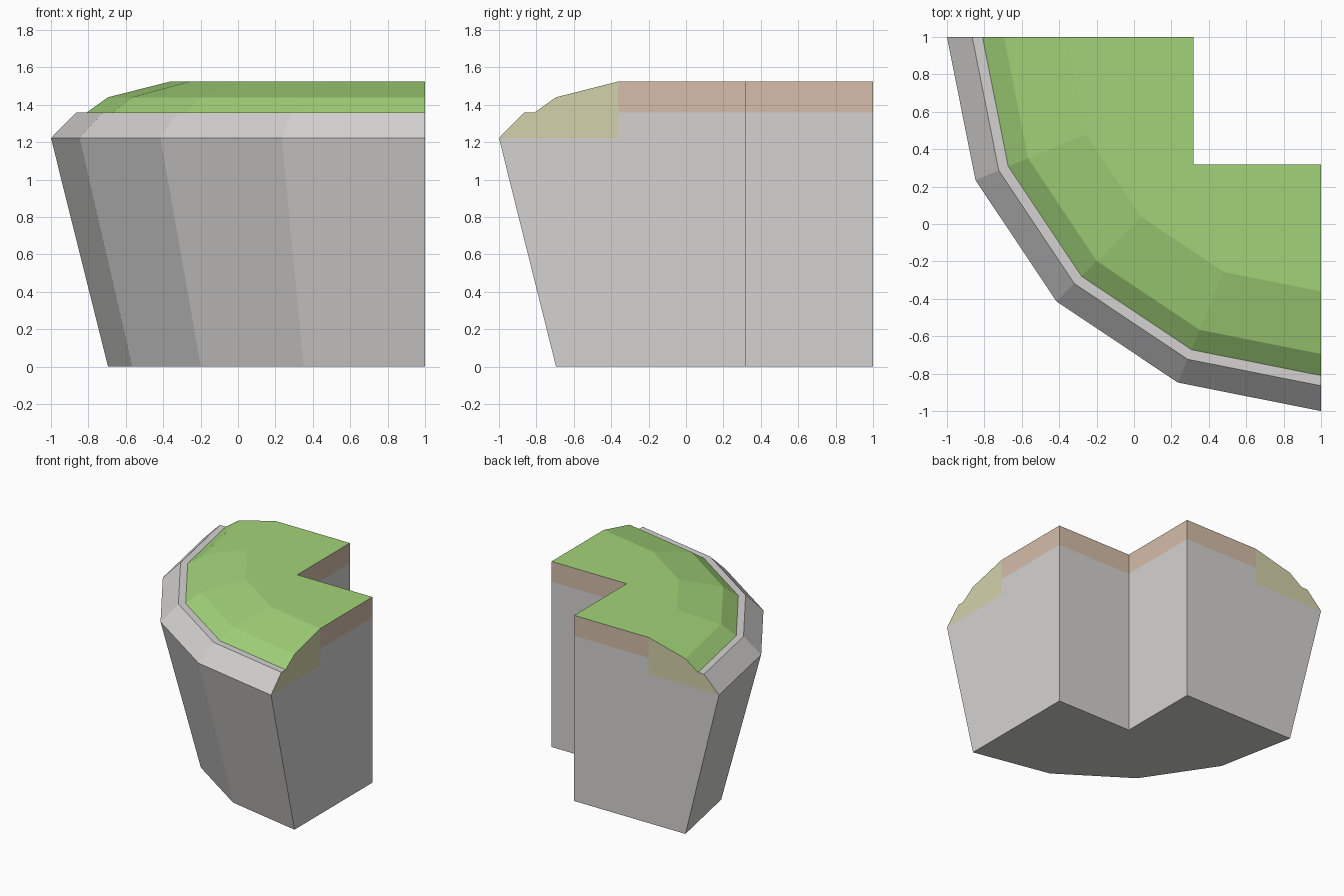
import bpy, bmesh
from math import radians, sin, cos

cube = bpy.data.objects.get("Cube")
if cube:
    bpy.data.objects.remove(cube, do_unlink=True)


def material(name, rgb):
    m = bpy.data.materials.new(name)
    m.use_nodes = True
    m.diffuse_color = (*rgb, 1)
    m.node_tree.nodes["Principled BSDF"].inputs["Base Color"].default_value = (*rgb, 1)
    return m


STONE, GRASS, SOIL, SAND = range(4)
materials = [
    material("pale stone", (0.66, 0.65, 0.64)),
    material("grass green", (0.36, 0.65, 0.19)),
    material("soil brown", (0.66, 0.51, 0.40)),
    material("sand yellow", (0.65, 0.64, 0.40)),
]

# Key radii and heights, measured from the corner the block turns around
NOTCH, TURF = 0.683, 1.36
RIM, SOIL_BASE, TOP = 1.222, 1.358, 1.525
SEGMENTS = 4
profile = [(1.695, 0), (2, RIM), (1.865, SOIL_BASE), (1.81, SOIL_BASE),
           (1.695, 1.44), (TURF, TOP)]
band_colours = [STONE, STONE, STONE, GRASS, GRASS]

bm = bmesh.new()


def face(points, colour):
    f = bm.faces.new([bm.verts.new(p) for p in points])
    f.material_index = colour


def on_arc(r, z, step):
    a = radians(90 * step / SEGMENTS)
    return (1 - r * cos(a), 1 - r * sin(a), z)


# Sloped outer wall, rim, ledge and grass bank swept round the quarter turn
for (lo, hi, colour) in zip(profile, profile[1:], band_colours):
    for i in range(SEGMENTS):
        face([on_arc(*lo, i), on_arc(*lo, i + 1),
              on_arc(*hi, i + 1), on_arc(*hi, i)], colour)


# Flat top and underside, each with the square notch
def notched_cap(r, z, colour):
    notch = [(1, 1 - NOTCH, z), (1 - NOTCH, 1 - NOTCH, z), (1 - NOTCH, 1, z)]
    face([on_arc(r, z, i) for i in range(SEGMENTS + 1)] + notch, colour)


notched_cap(*profile[0], STONE)
notched_cap(*profile[-1], GRASS)

# Cut ends: stone below, soil under the turf, sand under the bank
inner = (TURF, SOIL_BASE)
ends = [
    ([(NOTCH, 0), profile[0], profile[1], (TURF, RIM), inner, (NOTCH, SOIL_BASE)], STONE),
    ([(NOTCH, SOIL_BASE), inner, (TURF, TOP), (NOTCH, TOP)], SOIL),
    ([(TURF, RIM)] + profile[1:] + [inner], SAND),
]
for step in (0, SEGMENTS):
    for section, colour in ends:
        face([on_arc(r, z, step) for r, z in section], colour)

# Two walls of the square notch
for lo, hi, colour in ((0, SOIL_BASE, STONE), (SOIL_BASE, TOP, SOIL)):
    for x, y in ((1, 1 - NOTCH), (1 - NOTCH, 1)):
        c = 1 - NOTCH
        face([(x, y, lo), (c, c, lo), (c, c, hi), (x, y, hi)], colour)

# Weld into one closed solid
bmesh.ops.remove_doubles(bm, verts=bm.verts[:], dist=0.0005)
bmesh.ops.recalc_face_normals(bm, faces=bm.faces[:])
mesh = bpy.data.meshes.new("cliff_corner")
bm.to_mesh(mesh)
bm.free()
for m in materials:
    mesh.materials.append(m)
bpy.context.collection.objects.link(bpy.data.objects.new("cliff_corner", mesh))
